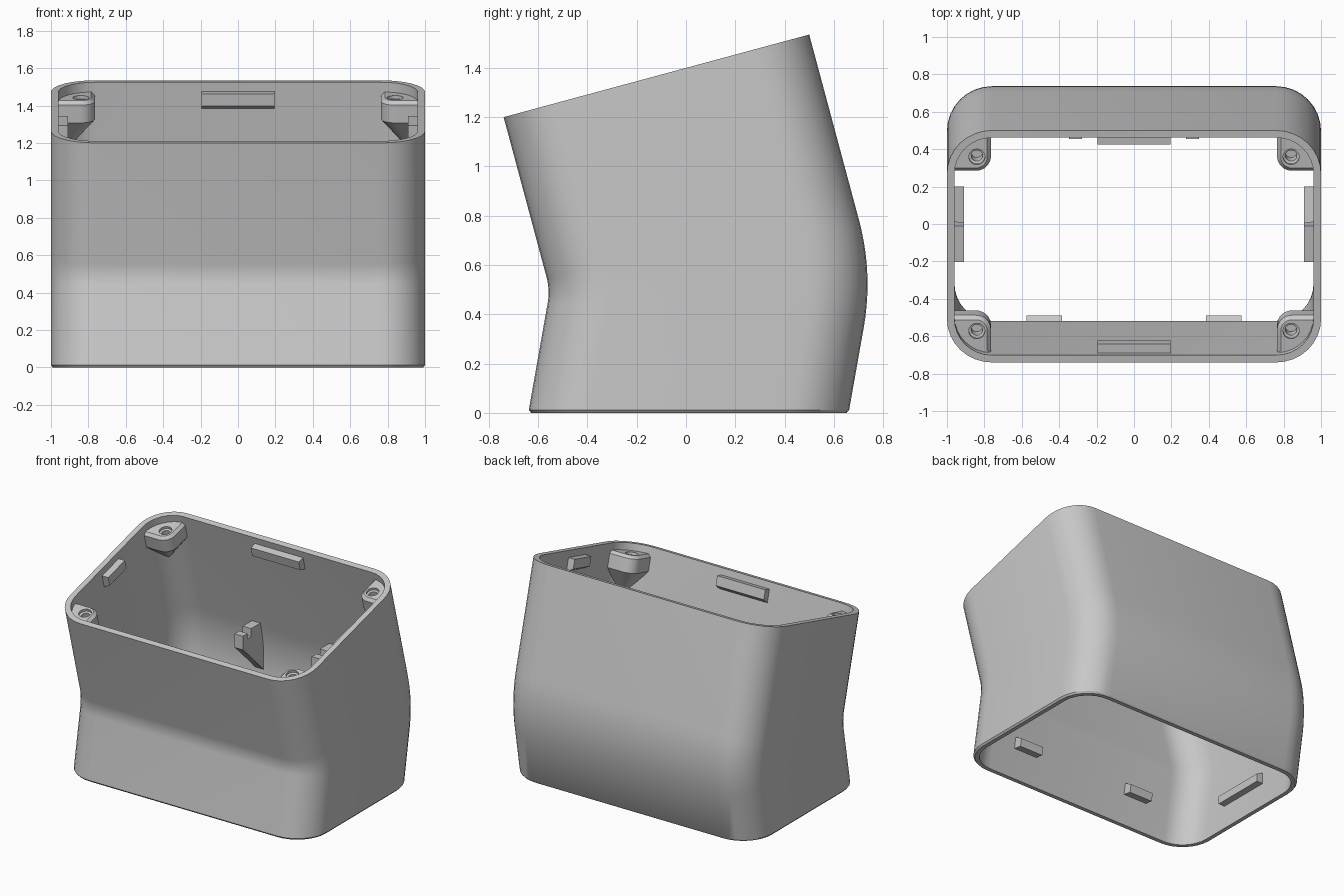
import bpy, bmesh, math
from mathutils import Vector

if "Cube" in bpy.data.objects:
    bpy.data.objects.remove(bpy.data.objects["Cube"], do_unlink=True)

gray = bpy.data.materials.new("plain gray")
gray.use_nodes = True
COLOR = (0.58, 0.58, 0.58, 1)
gray.diffuse_color = COLOR
gray.node_tree.nodes["Principled BSDF"].inputs["Base Color"].default_value = COLOR

T = math.radians(15)   # tilt of the upper half
L = math.radians(10)   # lean of the lower half
WALL = 0.04
X = Vector((1, 0, 0))


def loft(name, rings, wrap=False):
    """Skin a list of equal-length rings, capped or closed into a tube wall."""
    bm = bmesh.new()
    loops = [[bm.verts.new(p) for p in ring] for ring in rings]
    pairs = list(zip(loops, loops[1:]))
    if wrap:
        pairs.append((loops[-1], loops[0]))
    else:
        bm.faces.new(loops[0])
        bm.faces.new(loops[-1])
    for a, b in pairs:
        for i in range(len(a)):
            j = (i + 1) % len(a)
            bm.faces.new((a[i], a[j], b[j], b[i]))
    bmesh.ops.recalc_face_normals(bm, faces=bm.faces)
    mesh = bpy.data.meshes.new(name)
    bm.to_mesh(mesh)
    bm.free()
    mesh.materials.append(gray)
    obj = bpy.data.objects.new(name, mesh)
    bpy.context.collection.objects.link(obj)
    bpy.ops.object.select_all(action='DESELECT')
    obj.select_set(True)
    bpy.context.view_layer.objects.active = obj
    bpy.ops.object.shade_smooth_by_angle(angle=math.radians(30))


def rounded(x0, x1, y0, y1, radii, steps=8):
    """Rectangle outline with one radius per corner, counter-clockwise from max/max."""
    corners = [(x1, y1, -1, -1), (x0, y1, 1, -1), (x0, y0, 1, 1), (x1, y0, -1, 1)]
    out = []
    for k, ((cx, cy, sx, sy), r) in enumerate(zip(corners, radii)):
        for i in range(steps + 1):
            a = math.pi / 2 * (k + i / steps)
            out.append((cx + sx * r + r * math.cos(a), cy + sy * r + r * math.sin(a)))
    return out


def bend(start, corner, end, radius, steps=10):
    """Side profile: two straight runs joined by a fillet."""
    s, c, e = Vector(start), Vector(corner), Vector(end)
    d0, d1 = (s - c).normalized(), (e - c).normalized()
    reach = radius * math.tan((T + L) / 2)
    center = c + (d0 + d1).normalized() * radius / math.cos((T + L) / 2)
    a, b = c + d0 * reach - center, c + d1 * reach - center
    arc = [center + a.lerp(b, i / steps).normalized() * radius for i in range(steps + 1)]
    return [s] + arc + [e]


# Bent shell
front = bend((-0.638, 0.012), (-0.552, 0.499), (-0.74, 1.2), 0.25)
back = bend((0.662, 0.012), (0.76, 0.566), (0.5, 1.535), 1.0)


def section(f, b, inset, drop=0):
    mid, half = (f + b) / 2, (b - f).length / 2 - inset
    d = (b - f).normalized()
    w, r = 1 - inset, 0.24 - inset
    return [Vector((x, mid.x + d.x * y, mid.y + d.y * y - drop))
            for x, y in rounded(-w, w, -half, half, [r] * 4)]


stations = list(zip(front, back))
outer = [section(*stations[0], 0.01, 0.012)] + [section(f, b, 0) for f, b in stations]
inner = [section(f, b, WALL) for f, b in reversed(stations)]
inner.append(section(*stations[0], WALL, 0.012))
loft("shell", outer + inner, wrap=True)

# Frame of the tilted rim
rim_mid = (front[-1] + back[-1]) / 2
rim = Vector((0, rim_mid.x, rim_mid.y))
V = Vector((0, math.cos(T), math.sin(T)))
N = Vector((0, -math.sin(T), math.cos(T)))


def rim_point(x, v, depth):
    return rim + X * x + V * v - N * depth


# Corner screw bosses, each with a chamfered top, blind hole and tapered underside
outline = rounded(0.765, 0.975, 0.40, 0.615, [0.21, 0.005, 0.08, 0.005])
top = rounded(0.785, 0.975, 0.42, 0.615, [0.21, 0.005, 0.06, 0.005])
tip = [(0.93 + (x - 0.93) * 0.03, 0.57 + (v - 0.57) * 0.03) for x, v in outline]


def circle(r):
    count = len(outline)
    angles = [math.tau * i / count + math.radians(5) for i in range(count)]
    return [(0.84 + r * math.cos(a), 0.482 + r * math.sin(a)) for a in angles]


for sx, side in ((1, "left"), (-1, "right")):
    for sv, end in ((1, "back"), (-1, "front")):
        layers = [(circle(0.03), 0.15), (circle(0.03), 0.075), (circle(0.043), 0.07),
                  (circle(0.043), 0.052), (top, 0.052), (outline, 0.072),
                  (outline, 0.17), (tip, 0.37)]
        loft(f"{end}_{side}_screw_boss",
             [[rim_point(sx * x, sv * v, depth) for x, v in pts] for pts, depth in layers])


def prism(name, origin, along, out, up, half, profile):
    loft(name, [[origin + along * s * half + out * u + up * w for u, w in profile]
                for s in (-1, 1)])


def tab(name, origin, along, out, up, half, reach, height=0.105):
    prism(name, origin, along, out, up, half,
          [(-0.02, 0), (reach, 0), (reach, -height * 0.65), (-0.02, -height)])


# Snap tabs below the rim
tab("back_rim_tab", rim_point(0, 0.602, 0.05), X, -V, N, 0.195, 0.05)
tab("front_rim_tab", rim_point(0, -0.602, 0.05), X, V, N, 0.195, 0.05)
up = Vector((0, 0, 1))
lean_out = Vector((0, math.cos(L), -math.sin(L)))
lean_up = Vector((0, math.sin(L), math.cos(L)))
hook = [(0.68, 0.80), (0.55, 0.80), (0.55, 0.74), (0.51, 0.74), (0.51, 0.78),
        (0.455, 0.78), (0.455, 0.68), (0.52, 0.62), (0.71, 0.43)]
for s, side in ((1, "left"), (-1, "right")):
    tab(f"{side}_rim_tab", rim_point(s * 0.96, 0, 0.05), V, -X * s, N, 0.1, 0.05)
    # Tabs near the base
    tab(f"{side}_base_tab", Vector((s * 0.96, 0, 0.17)), Vector((0, 1, 0)), -X * s,
        -up, 0.2, 0.05, 0.09)
    tab(f"front_{side}_base_tab", Vector((s * 0.48, -0.564, 0.21)), X, lean_out,
        -lean_up, 0.095, 0.065, 0.09)
    # Hooked brackets on the back wall
    prism(f"back_{side}_bracket", X * s * 0.313, X, Vector((0, 1, 0)), up, 0.034, hook)
